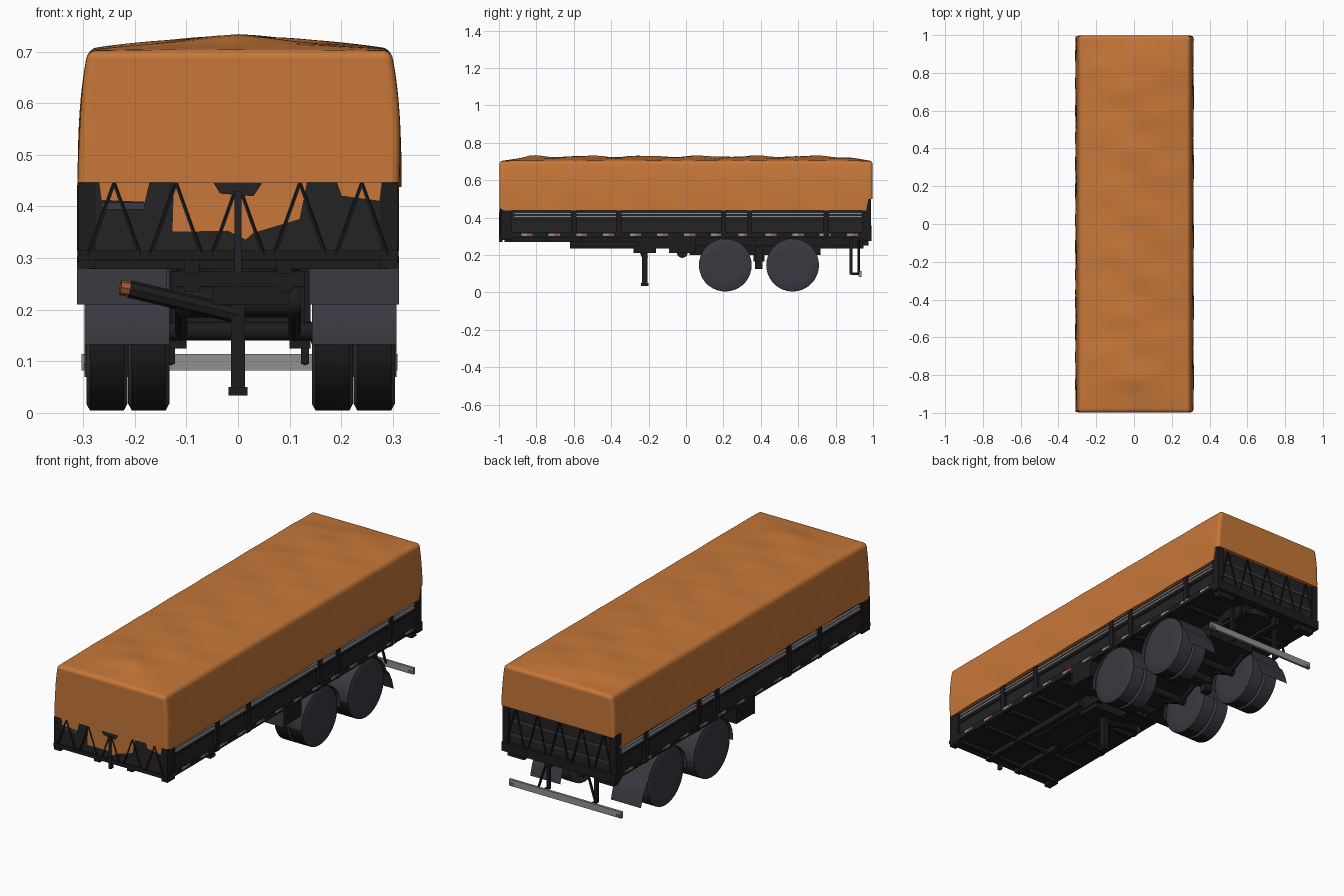
import bpy, bmesh, math
from mathutils import Vector

cube = bpy.data.objects.get("Cube")
if cube:
    bpy.data.objects.remove(cube, do_unlink=True)


def material(name, rgb):
    m = bpy.data.materials.new(name)
    m.use_nodes = True
    m.diffuse_color = (*rgb, 1)
    m.node_tree.nodes["Principled BSDF"].inputs["Base Color"].default_value = (*rgb, 1)
    return m


ORANGE = material("orange canvas", (0.57, 0.185, 0.04))
BLACK = material("black steel", (0.012, 0.012, 0.012))
GREY = material("slate rubber", (0.042, 0.041, 0.052))
PANEL = material("charcoal panel", (0.017, 0.017, 0.018))
SILVER = material("pale grey metal", (0.28, 0.28, 0.29))
RED = material("marker red", (0.35, 0.09, 0.035))


def finish(name, bm, *mats, smooth=False):
    bmesh.ops.recalc_face_normals(bm, faces=bm.faces[:])
    me = bpy.data.meshes.new(name)
    bm.to_mesh(me)
    bm.free()
    for m in mats:
        me.materials.append(m)
    ob = bpy.data.objects.new(name, me)
    bpy.context.collection.objects.link(ob)
    if smooth:
        bpy.ops.object.select_all(action="DESELECT")
        ob.select_set(True)
        bpy.context.view_layer.objects.active = ob
        bpy.ops.object.shade_smooth_by_angle(angle=math.radians(40))
    return ob


def box(name, xs, ys, zs, mat):
    bm = bmesh.new()
    bmesh.ops.create_cube(bm, size=1)
    for v in bm.verts:
        v.co = [a + (b - a) * (c + 0.5) for (a, b), c in zip((xs, ys, zs), v.co)]
    return finish(name, bm, mat)


def pair(name, xs, ys, zs, mat):
    box("left_" + name, xs, ys, zs, mat)
    box("right_" + name, (-xs[1], -xs[0]), ys, zs, mat)


def rod(name, a, b, r, mat, sides=8):
    a, b = Vector(a), Vector(b)
    bm = bmesh.new()
    bmesh.ops.create_cone(bm, cap_ends=True, segments=sides, radius1=r, radius2=r, depth=(b - a).length)
    turn = (b - a).to_track_quat("Z", "Y")
    for v in bm.verts:
        v.co = turn @ v.co + (a + b) / 2
    return finish(name, bm, mat, smooth=sides > 6)


def plate(name, points, y, mat):
    bm = bmesh.new()
    bm.faces.new([bm.verts.new((x, y, z)) for x, z in points])
    bmesh.ops.solidify(bm, geom=bm.faces[:], thickness=0.004)
    return finish(name, bm, mat)


# Canvas cover: rounded box with a soft ridge, flared hem and wrinkles
bm = bmesh.new()
bmesh.ops.create_cube(bm, size=2)
bmesh.ops.subdivide_edges(bm, edges=bm.edges[:], cuts=59, use_grid_fill=True)
R = 0.016
TOP = 0.702
for v in bm.verts:
    s = [math.sin(c * math.pi / 2) for c in v.co]
    p = Vector((s[0] * 0.3, s[1] * 0.997, 0.57 + s[2] * (TOP - 0.57)))
    inner = Vector((max(R - 0.3, min(0.3 - R, p.x)), max(R - 0.997, min(0.997 - R, p.y)), min(p.z, TOP - R)))
    d = p - inner
    if d.length > R:
        p = inner + d.normalized() * R
    h = max(0, min(1, (p.z - 0.437) / (TOP - 0.437)))
    p.x *= 1.04 - 0.06 * h ** 3
    ends = max(0, min(1, (1 - abs(p.y)) / 0.17))
    ridge = max(0, 1 - abs(p.x) / 0.3)
    wave = 0.004 * math.sin(p.y * 21 + 5 * p.x + 1.5 * math.sin(p.x * 9))
    wave += 0.002 * math.sin(p.y * 37 - 9 * p.x)
    if p.z > TOP - R:
        k = (p.z - TOP + R) / R
        p.z += k * ends * (0.026 * ridge ** 0.7 + wave * ridge ** 0.5)
    elif abs(p.x) > 0.295:
        p.x += 0.002 * math.sin(p.y * 17 + p.z * 20) * (1 - h)
    if p.y > 0.965:
        p.z = max(p.z, 0.5 + 0.1 * (p.z - 0.437))
    elif p.y < -0.98:
        p.z = max(p.z, 0.446)
    p.x += 0.003
    v.co = p
finish("canvas_cover", bm, ORANGE, smooth=True)

# Loose front flaps
F = -0.993
plate("front_flap", [(-0.125, 0.45), (-0.128, 0.35), (-0.02, 0.352), (0.015, 0.335), (0.03, 0.348),
                     (0.12, 0.375), (0.135, 0.45)], F, ORANGE)
plate("front_flap_right", [(-0.27, 0.45), (-0.265, 0.412), (-0.18, 0.408), (-0.17, 0.45)], F, ORANGE)
plate("front_flap_left", [(0.19, 0.45), (0.2, 0.42), (0.275, 0.41), (0.28, 0.45)], F, ORANGE)
plate("front_notch", [(-0.05, 0.45), (-0.035, 0.425), (0.03, 0.42), (0.05, 0.45)], F - 0.003, PANEL)
box("front_pale_strip", (-0.265, -0.18), (-0.992, -0.985), (0.394, 0.408), GREY)
box("front_center_bar", (-0.007, 0.007), (-0.999, -0.98), (0.27, 0.43), PANEL)

# Cargo bed
box("bed_floor", (-0.3, 0.3), (-0.985, 0.985), (0.295, 0.312), BLACK)
box("headboard", (-0.3, 0.3), (-0.988, -0.965), (0.295, 0.46), PANEL)
box("tailboard", (-0.3, 0.3), (0.955, 0.978), (0.285, 0.51), PANEL)
for z in (0.36, 0.43):
    box("tailboard_rib", (-0.27, 0.27), (0.975, 0.982), (z, z + 0.012), GREY)
pair("side_panel", (0.28, 0.298), (-0.97, 0.97), (0.3, 0.45), PANEL)
pair("lower_rail", (0.29, 0.31), (-0.985, 0.985), (0.292, 0.322), BLACK)
pair("middle_rail", (0.29, 0.303), (-0.95, 0.95), (0.384, 0.394), BLACK)
for z in (0.402, 0.418):
    pair("pale_rail", (0.29, 0.307), (-0.92, 0.94), (z, z + 0.009), SILVER)
for y0, y1, top in ((-0.99, -0.93, 0.445), (0.945, 0.988, 0.51)):
    pair("corner_post", (0.275, 0.309), (y0, y1), (0.28, top), BLACK)
for y in (-0.6, -0.36, 0.2, 0.34, 0.75):
    pair("stake_post", (0.29, 0.312), (y - 0.014, y + 0.014), (0.29, 0.442), BLACK)
box("front_sill", (-0.31, 0.31), (-0.995, -0.965), (0.296, 0.315), BLACK)
box("rear_sill", (-0.31, 0.31), (0.955, 0.992), (0.275, 0.32), BLACK)
pair("tail_lamp_box", (0.2, 0.29), (0.94, 0.975), (0.25, 0.285), BLACK)

# Reflector strips along the lower rails
for i in range(13):
    y = -0.88 + i * 0.145
    pair("pale_reflector", (0.309, 0.312), (y, y + 0.03), (0.303, 0.315), SILVER)
    pair("red_reflector", (0.309, 0.312), (y + 0.03, y + 0.06), (0.303, 0.315), RED)

# Tie-down straps
for i in range(5):
    x = -0.24 + i * 0.12
    for dx in (-0.05, 0.05):
        rod("front_strap", (x, -0.992, 0.445), (x + dx, -0.992, 0.305), 0.004, BLACK, 5)
        rod("rear_strap", (x, 0.982, 0.505), (x + dx, 0.988, 0.31), 0.004, BLACK, 5)

# Chassis
pair("chassis_beam", (0.075, 0.105), (-0.62, 0.95), (0.235, 0.296), BLACK)
pair("front_beam", (0.075, 0.105), (-0.97, -0.6), (0.27, 0.296), BLACK)
for i in range(11):
    y = -0.93 + i * 0.186
    box("cross_beam", (-0.29, 0.29), (y - 0.01, y + 0.01), (0.279, 0.296), BLACK)
box("coupling_plate", (-0.13, 0.13), (-0.62, -0.25), (0.245, 0.275), BLACK)
box("suspension_subframe", (-0.13, 0.13), (0.02, 0.72), (0.2, 0.25), BLACK)
box("suspension_crossmember", (-0.13, 0.13), (0.36, 0.42), (0.165, 0.21), BLACK)
rod("air_tank", (-0.12, -0.02, 0.215), (0.12, -0.02, 0.215), 0.03, BLACK, 16)
pair("side_box", (0.14, 0.31), (-0.085, 0.05), (0.212, 0.297), BLACK)
pair("side_box_front", (0.138, 0.312), (-0.092, -0.085), (0.21, 0.297), GREY)
rod("spare_carrier", (0, 0.83, 0.25), (0, 0.83, 0.296), 0.12, BLACK, 24)

# Landing leg and crank arm
box("landing_leg", (-0.014, 0.014), (-0.235, -0.205), (0.04, 0.26), BLACK)
box("landing_foot", (-0.018, 0.018), (-0.24, -0.2), (0.034, 0.05), BLACK)
box("leg_mount", (-0.05, 0.1), (-0.28, -0.16), (0.21, 0.26), BLACK)
rod("crank_arm", (-0.21, -0.24, 0.24), (0.0, -0.22, 0.19), 0.017, BLACK)
rod("crank_handle", (-0.228, -0.242, 0.243), (-0.21, -0.24, 0.24), 0.015, RED)

# Axles, dual wheels and mudguards
HUB = 0.146


def tyre(name, x, y):
    profile = ((-0.04, 0.085), (-0.04, 0.128), (-0.033, 0.141), (0.033, 0.141), (0.04, 0.128), (0.04, 0.085))
    n = 36
    bm = bmesh.new()
    rings = [[bm.verts.new((x + dx, y + r * math.cos(k * math.tau / n), HUB + r * math.sin(k * math.tau / n)))
              for k in range(n)] for dx, r in profile]
    for a, b in zip(rings, rings[1:]):
        for k in range(n):
            bm.faces.new((a[k], a[k - 1], b[k - 1], b[k]))
    bm.faces.new(rings[0])
    bm.faces.new(rings[-1])
    bm.normal_update()
    for f in bm.faces:
        rear = f.calc_center_median().y > y + 0.03
        f.material_index = 0 if abs(f.normal.x) > 0.8 or rear else 1
    finish(name, bm, GREY, BLACK, smooth=True)


def mudguard(name, x0, x1, y, flap):
    path = []
    for k in range(19):
        a = math.pi * (1.03 - k / 18 * 1.06)
        path.append((y + 0.152 * math.cos(a), HUB + 0.144 * math.sin(a)))
    if flap:
        path += [(y + 0.19, 0.12), (y + 0.205, 0.07)]
        path[-4] = (y + 0.17, 0.16)
        path[-3] = (y + 0.18, 0.14)
    bm = bmesh.new()
    strip = [[bm.verts.new((x, py, pz)) for x in (x0, x1)] for py, pz in path]
    for a, b in zip(strip, strip[1:]):
        bm.faces.new((a[0], a[1], b[1], b[0]))
    bmesh.ops.solidify(bm, geom=bm.faces[:], thickness=0.004)
    finish(name, bm, GREY, smooth=True)


for y in (0.21, 0.57):
    rod("axle", (-0.26, y, HUB + 0.012), (0.26, y, HUB + 0.012), 0.018, BLACK, 12)
    for side in (-1, 1):
        for x in (0.178, 0.259):
            tyre("tyre", side * x + 0.005, y)
        mudguard("mudguard", side * 0.138 + 0.005, side * 0.302 + 0.005, y, y > 0.4)
        rod("spring_arm", (side * 0.11, y - 0.14, 0.22), (side * 0.11, y, 0.15), 0.012, BLACK)
        rod("spring_arm", (side * 0.11, y, 0.15), (side * 0.11, y + 0.14, 0.22), 0.012, BLACK)
pair("spring_hanger", (0.1, 0.14), (0.37, 0.41), (0.125, 0.24), BLACK)

# Rear underrun bumper on hanging posts
box("bumper_beam", (-0.303, 0.309), (0.925, 0.937), (0.082, 0.114), SILVER)
for side in (-1, 1):
    x = side * 0.29 + 0.003
    box("bumper_marker", (x - 0.012, x + 0.012), (0.923, 0.939), (0.084, 0.098), RED)
    box("bumper_post", (side * 0.13 - 0.008, side * 0.13 + 0.008), (0.875, 0.89), (0.095, 0.285), BLACK)
    rod("bumper_brace", (side * 0.13, 0.882, 0.1), (side * 0.13, 0.928, 0.1), 0.008, BLACK)
    rod("bumper_strut", (side * 0.16, 0.924, 0.1), (side * 0.1, 0.924, 0.285), 0.006, BLACK)
